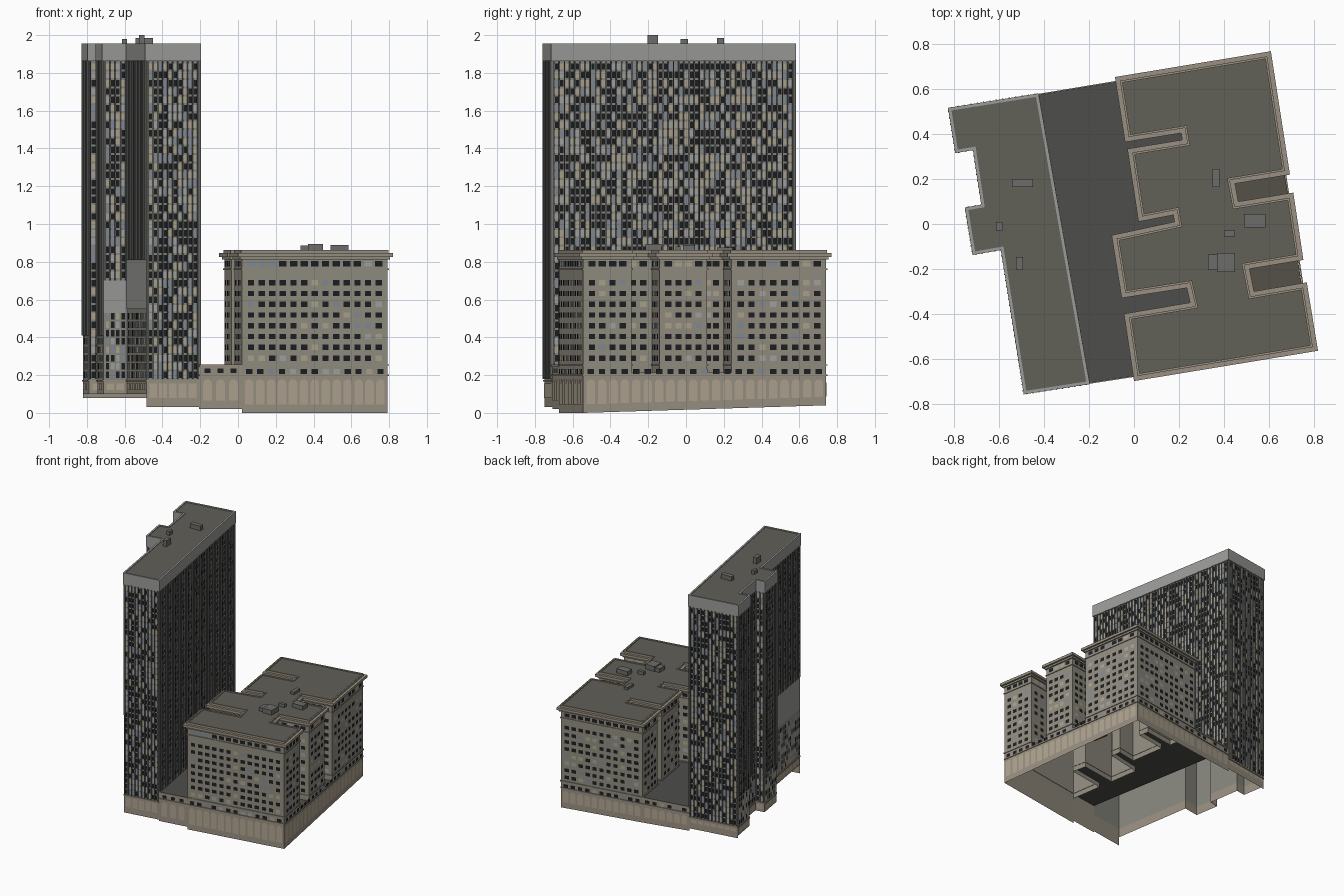
import bpy, math, random
from mathutils import Vector

if "Cube" in bpy.data.objects:
    bpy.data.objects.remove(bpy.data.objects["Cube"])

random.seed(4)
MATS = {}
PAL = dict(stone=(.29, .27, .22), base=(.32, .28, .22), arch=(.43, .37, .28), roof=(.12, .115, .095),
           deck=(.075, .074, .07), court=(.09, .08, .065), grey=(.33, .33, .32), tower=(.25, .245, .21),
           fin=(.14, .14, .135), dark=(.012, .013, .015), cream=(.42, .37, .27), pale=(.36, .37, .37),
           blue=(.22, .26, .32), box=(.15, .15, .145))


def mat(name):
    if name not in MATS:
        MATS[name] = bpy.data.materials.new(name)
        MATS[name].diffuse_color = (*PAL[name], 1)
    return MATS[name]


def part(name, colour, faces):
    verts, idx = [], []
    for f in faces:
        idx.append(range(len(verts), len(verts) + len(f)))
        verts += [tuple(p) for p in f]
    me = bpy.data.meshes.new(name)
    me.from_pydata(verts, [], [list(i) for i in idx])
    me.materials.append(mat(colour))
    ob = bpy.data.objects.new(name, me)
    bpy.context.collection.objects.link(ob)


def box(name, x0, x1, y0, y1, z0, z1):
    bpy.ops.mesh.primitive_cube_add(size=1, location=((x0 + x1) / 2, (y0 + y1) / 2, (z0 + z1) / 2))
    ob = bpy.context.object
    ob.name = name
    ob.scale = (x1 - x0, y1 - y0, z1 - z0)
    ob.data.materials.append(mat('box'))


def edges(poly):
    return list(zip(poly, poly[1:] + poly[:1]))


def inset(poly, d):
    # mitred inset of a counter-clockwise outline
    out = []
    for i, p in enumerate(poly):
        p = Vector(p)
        e1 = (p - Vector(poly[i - 1])).normalized()
        e2 = (Vector(poly[(i + 1) % len(poly)]) - p).normalized()
        n1, n2 = Vector((-e1.y, e1.x)), Vector((-e2.y, e2.x))
        out.append(tuple(p + (n1 + n2) * d / (1 + n1.dot(n2))))
    return out


def quad(a, b, z0, z1, z0b=None):
    return [(*a, z0), (*b, z0 if z0b is None else z0b), (*b, z1), (*a, z1)]


def cap(poly, z):
    return [(*p, z) for p in poly]


def band(outer, inner, z0, z1):
    # closed ring with rectangular section
    f = []
    for (a, b), (c, d) in zip(edges(outer), edges(inner)):
        f += [quad(a, b, z0, z1), quad(d, c, z0, z1),
              [(*a, z1), (*b, z1), (*d, z1), (*c, z1)], [(*b, z0), (*a, z0), (*c, z0), (*d, z0)]]
    return f


def on_wall(a, b, pts, off):
    # (distance, height) points placed on the wall from a to b
    a, b = Vector(a), Vector(b)
    t = (b - a).normalized()
    n = Vector((t.y, -t.x)) * off
    return [(*(a + t * s + n), z) for s, z in pts]


def rect(s, z, w, h):
    return [(s - w / 2, z), (s + w / 2, z), (s + w / 2, z + h), (s - w / 2, z + h)]


def columns(a, b, pitch, margin):
    L = (Vector(b) - Vector(a)).length
    n = max(1, int((L - 2 * margin) / pitch + .5))
    step = (L - 2 * margin) / n
    return [margin + step * (i + .5) for i in range(n)], step


def bar(a, b, s, w, z0, z1, d):
    # upright or level bar standing proud of a wall
    i, o = on_wall(a, b, rect(s, z0, w, z1 - z0), 0), on_wall(a, b, rect(s, z0, w, z1 - z0), d)
    return [o] + [[i[k], i[(k + 1) % 4], o[(k + 1) % 4], o[k]] for k in range(4)]


glass = {k: [] for k in ('dark', 'cream', 'pale', 'blue')}


def window(a, b, s, z, w, h, weights):
    c = random.choices(list(glass), weights)[0]
    glass[c].append(on_wall(a, b, rect(s, z, w, h), .003))


# ---------------- tower ----------------
T = [(-.485, -.75), (-.206, -.707), (-.432, .573), (-.82, .511), (-.79, .325), (-.711, .338),
     (-.672, .08), (-.745, .067), (-.713, -.129), (-.587, -.107)]
bottoms = [.03, .245, .08, .1, .1, .1, .1, .1, .1, .1]
fin_start = [.18, .25, .18, .41, .18, .41, .18, .41, .70, .81]
blank = {8: (.53, .70), 9: (.55, .81)}
walls, fins, tbase, panels, plain = [], [], [], [], []
for i, (a, b) in enumerate(edges(T)):
    L = (Vector(b) - Vector(a)).length
    walls.append(quad(a, b, max(bottoms[i], .17), 1.87))
    cols, step = columns(a, b, .028, .008)
    for s in cols:
        for r in range(38):
            z = .185 + r * .0441
            lo, hi = blank.get(i, (9, 9))
            if z < bottoms[i] + .01 or lo - .035 < z < hi:
                continue
            window(a, b, s, z, step * .66, .034, (50, 20, 18, 12))
    for s in [cols[0] - step / 2] + [c + step / 2 for c in cols]:
        fins += bar(a, b, s, .006, fin_start[i], 1.865, .01)
    if i in blank:
        plain.append(on_wall(a, b, [(0, blank[i][0]), (L, blank[i][0]), (L, blank[i][1]), (0, blank[i][1])], .003))
    if i != 1:
        tbase.append(quad(a, b, bottoms[i], .17))
        tbase += bar(a, b, L / 2, L, .165, .175, .006)
        for s in columns(a, b, .055, .01)[0]:
            z = bottoms[i] + (.05 if i in (0, 2) else .02)
            panels.append(on_wall(a, b, rect(s, z, .042, .155 - z), .003))
part('tower_walls', 'tower', walls)
part('tower_fins', 'fin', fins)
part('tower_base', 'base', tbase)
part('tower_base_panels', 'arch', panels)
part('tower_blank_walls', 'grey', plain)
part('tower_crown', 'grey', band(inset(T, -.008), inset(T, .006), 1.862, 1.955))
part('tower_roof', 'roof', [cap(T, 1.95)])
box('tower_vent_a', -.543, -.45, .164, .2, 1.94, 1.985)
box('tower_vent_b', -.614, -.587, -.03, .01, 1.94, 1.98)
box('tower_vent_c', -.525, -.494, -.204, -.147, 1.94, 2.0)

# ---------------- lower block: cornice outline with light courts ----------------
C = [(0, -.70), (.82, -.565), (.77, -.26), (.535, -.30), (.515, -.20), (.755, -.16), (.71, .14), (.465, .10),
     (.45, .18), (.695, .22), (.61, .77), (-.085, .655), (-.04, .365), (.21, .405), (.215, .375), (-.03, .335),
     (.02, .01), (.175, .04), (.18, .01), (-.10, -.05), (-.055, -.33), (.235, -.285), (.25, -.35), (-.045, -.40)]
W = inset(C, .024)
walls = []
rows = [.775, .675, .618, .561, .504, .447, .39, .333, .276]
for a, b in edges(W):
    walls.append(quad(a, b, .21, .83))
    for s in columns(a, b, .057, .02)[0]:
        for z in rows:
            window(a, b, s, z, .034 if z < .7 else .04, .028, (78, 9, 7, 6))
part('block_walls', 'stone', walls)
part('block_upper_belt', 'stone', band(inset(W, -.006), inset(W, .003), .757, .764))
part('block_frieze', 'stone', band(inset(W, -.01), inset(W, .003), .812, .826))
part('block_cornice', 'base', band(C, inset(C, .027), .826, .846))
part('block_parapet', 'base', band(inset(C, .02), inset(C, .03), .845, .862))
part('block_roof', 'roof', [cap(inset(C, .028), .855)])
for k, (x0, x1, y0, y1, z) in enumerate([(.35, .38, .165, .245, .875), (.49, .585, -.015, .045, .888),
                                         (.40, .45, -.055, -.03, .88), (.33, .40, -.205, -.135, .885),
                                         (.37, .45, -.215, -.13, .893)]):
    box('block_vent_%d' % k, x0, x1, y0, y1, .85, z)

# ---------------- podium, arcade and courts ----------------
ring = [T[1], W[0], W[1], W[10], W[11], T[2]]
lows = [(.02, .02), (0, 0), (0, .04), (.04, .05), (.05, .06)]
skirt, belts, arches = [], [], []
for i, (l0, l1) in enumerate(lows):
    a, b = ring[i], ring[i + 1]
    L = (Vector(b) - Vector(a)).length
    top = .25 if i in (0, 4) else .215
    skirt.append(quad(a, b, l0, top, l1))
    belts += bar(a, b, L / 2, L, .196, .203, .006)
    if i in (0, 4):
        belts += bar(a, b, L / 2, L, .244, .256, .006)
    for s in columns(a, b, .06, .01)[0]:
        z0 = .045 + (l0 + (l1 - l0) * s / L)
        pts = [(s - .023, z0), (s + .023, z0)]
        pts += [(s + .023 * math.cos(t * math.pi / 8), .155 + .023 * math.sin(t * math.pi / 8)) for t in range(9)]
        arches.append(on_wall(a, b, pts, .003))
        if i in (0, 4):
            window(a, b, s, .21, .034, .025, (80, 8, 6, 6))
        elif top < .25:
            window(a, b, s, .207, .034, .026, (80, 8, 6, 6))
part('podium_walls', 'base', skirt)
part('podium_belts', 'base', belts)
part('podium_arches', 'arch', arches)
part('block_lower_belt', 'base', band(inset(W, -.006), inset(W, .003), .25, .257))
part('podium_deck', 'deck', [cap([T[1], W[0]] + W[:10:-1] + [T[2]], .247)])
part('east_court_floors', 'court', [cap([W[k] for k in (3, 2, 5, 4)], .213), cap([W[k] for k in (7, 6, 9, 8)], .213)])

# ---------------- all window panes, grouped by tint ----------------
for tint, faces in glass.items():
    part('windows_' + tint, tint, faces)

for m in bpy.data.materials:
    if m.users and not m.is_grease_pencil:
        m.use_nodes = True
        m.node_tree.nodes["Principled BSDF"].inputs["Base Color"].default_value = m.diffuse_color
